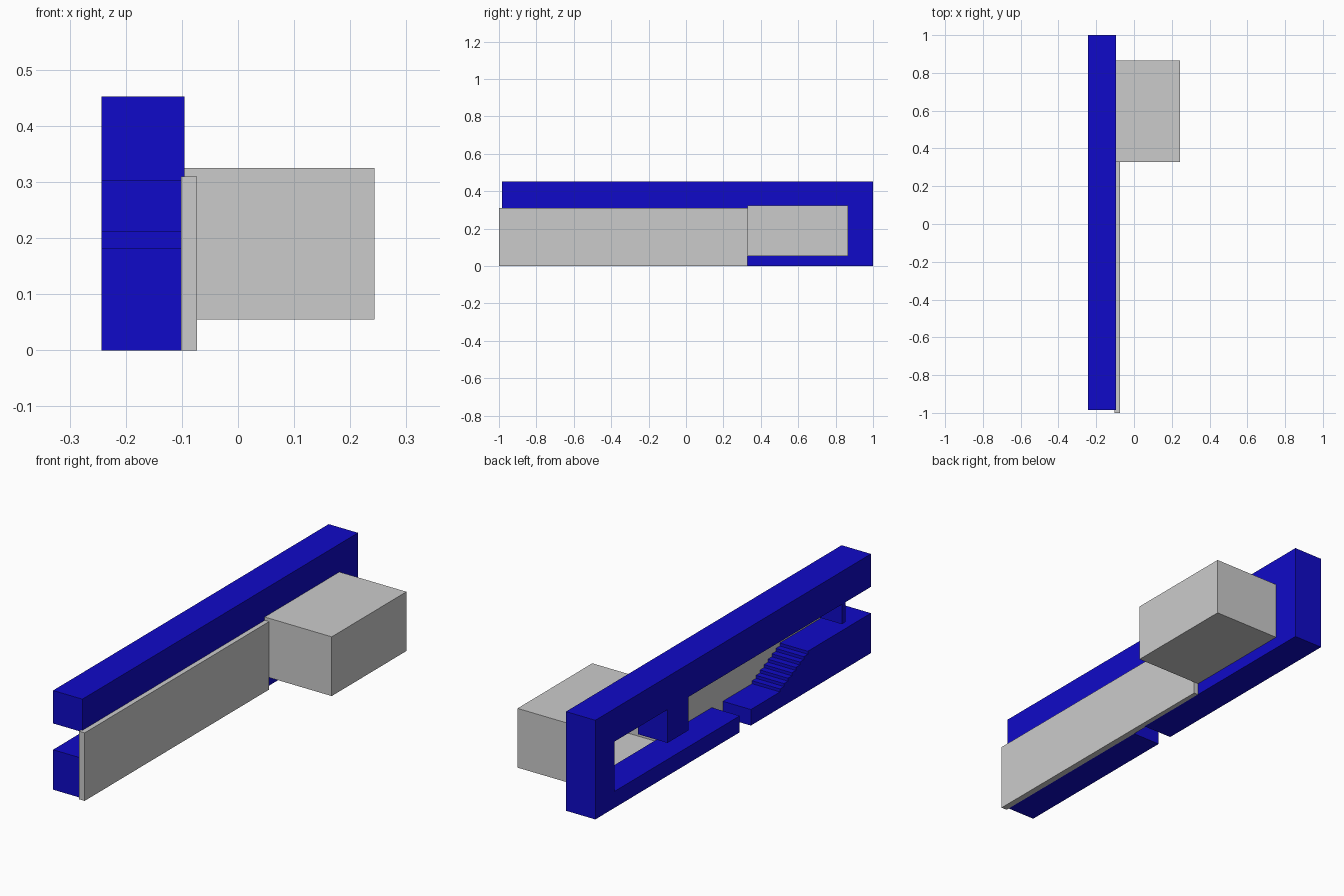
import bpy, bmesh

if "Cube" in bpy.data.objects:
    bpy.data.objects.remove(bpy.data.objects["Cube"])

blue = bpy.data.materials.new("blue")
blue.diffuse_color = (0.005, 0.003, 0.58, 1)
blue.use_nodes = True
blue.node_tree.nodes["Principled BSDF"].inputs["Base Color"].default_value = blue.diffuse_color


def add_object(name, bm, mat=None):
    bmesh.ops.recalc_face_normals(bm, faces=bm.faces)
    mesh = bpy.data.meshes.new(name)
    bm.to_mesh(mesh)
    bm.free()
    if mat:
        mesh.materials.append(mat)
    obj = bpy.data.objects.new(name, mesh)
    bpy.context.collection.objects.link(obj)
    return obj


def side_profile(name, pts, x0, x1, mat=None):
    """Extrude a (y, z) outline from x0 to x1."""
    bm = bmesh.new()
    face = bm.faces.new([bm.verts.new((x0, y, z)) for y, z in pts])
    ext = bmesh.ops.extrude_face_region(bm, geom=[face])
    verts = [g for g in ext["geom"] if isinstance(g, bmesh.types.BMVert)]
    bmesh.ops.translate(bm, verts=verts, vec=(x1 - x0, 0, 0))
    return add_object(name, bm, mat)


def rect(y0, y1, z0, z1):
    return [(y0, z0), (y1, z0), (y1, z1), (y0, z1)]


X0, X1 = -0.243, -0.095

# hooked frame: top rail, end post, lower arm, hanging block and thin fin
side_profile("frame", [
    (-0.985, 0.452), (1, 0.452), (1, 0), (-0.04, 0), (-0.04, 0.075),
    (0.863, 0.075), (0.863, 0.302), (0.48, 0.302), (0.48, 0.15),
    (0.33, 0.15), (0.33, 0.302), (-0.775, 0.302), (-0.775, 0.212),
    (-0.80, 0.212), (-0.80, 0.302), (-0.985, 0.302)], X0, X1, blue)

# lower front rail with a stepped ramp
steps, ya, yb, za, zb = 8, -0.33, -0.53, 0.073, 0.182
ramp = []
for i in range(steps):
    y = ya + (yb - ya) * i / (steps - 1)
    ramp += [(y, za + (zb - za) * i / steps),
             (y, za + (zb - za) * (i + 1) / steps)]
side_profile("stepped_rail",
             [(-0.985, 0), (-0.12, 0), (-0.12, za)] + ramp + [(-0.985, zb)],
             X0, X1, blue)

# flat side plate
side_profile("side_plate", rect(-1, 0.328, 0, 0.31), -0.102, -0.073)

# housing: a thin shell, open towards the frame
box = side_profile("housing", rect(0.328, 0.866, 0.055, 0.325), X1, 0.243)
bm = bmesh.new()
bm.from_mesh(box.data)
inner = [f for f in bm.faces if f.calc_center_median().x < X1 + 0.001]
bmesh.ops.delete(bm, geom=inner, context='FACES_ONLY')
bm.to_mesh(box.data)
bm.free()
